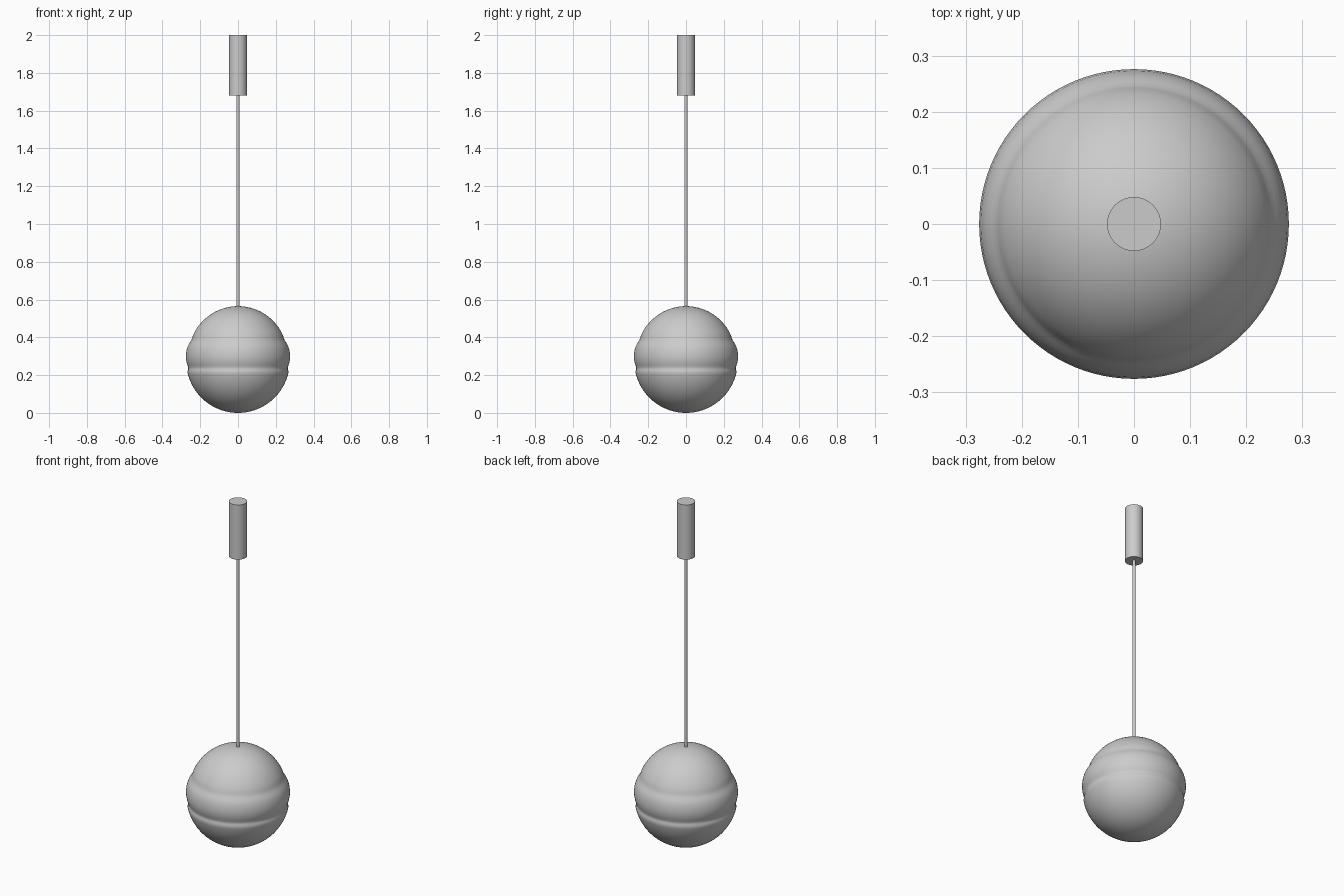
import bpy, bmesh
from math import sin, cos, pi, radians, acos

if "Cube" in bpy.data.objects:
    bpy.data.objects.remove(bpy.data.objects["Cube"])


def lathe(name, profile, steps):
    """Revolve (radius, z) points around the z axis."""
    bm = bmesh.new()
    verts = [bm.verts.new((r, 0, z)) for r, z in profile]
    edges = [bm.edges.new(pair) for pair in zip(verts, verts[1:])]
    bmesh.ops.spin(bm, geom=verts + edges, cent=(0, 0, 0), axis=(0, 0, 1),
                   angle=2 * pi, steps=steps)
    bmesh.ops.remove_doubles(bm, verts=bm.verts, dist=1e-5)
    bmesh.ops.recalc_face_normals(bm, faces=bm.faces)
    mesh = bpy.data.meshes.new(name)
    bm.to_mesh(mesh)
    bm.free()
    obj = bpy.data.objects.new(name, mesh)
    bpy.context.collection.objects.link(obj)
    bpy.ops.object.select_all(action='DESELECT')
    obj.select_set(True)
    bpy.context.view_layer.objects.active = obj
    bpy.ops.object.shade_smooth_by_angle(angle=radians(40))
    return obj


def arc(radius, centre, a0, a1, n):
    """Arc points; angles are measured from straight up."""
    return [(abs(radius * sin(a0 + (a1 - a0) * i / n)),
             centre + radius * cos(a0 + (a1 - a0) * i / n)) for i in range(n + 1)]


# Glass globe: upper dome, swollen middle band between two grooves, lower bowl
R_TOP, C_TOP = 0.261, 0.304
R_LOW, C_LOW = 0.274, 0.274
dome = arc(R_TOP, C_TOP, 0, acos((0.41 - C_TOP) / R_TOP), 20)
band = [(0.2425, 0.396), (0.247, 0.385), (0.254, 0.374), (0.262, 0.361),
        (0.268, 0.347), (0.273, 0.328), (0.276, 0.302), (0.2745, 0.28),
        (0.271, 0.263), (0.2665, 0.25), (0.2635, 0.24), (0.2635, 0.232),
        (0.266, 0.224), (0.267, 0.214)]
bowl = arc(R_LOW, C_LOW, acos((0.203 - C_LOW) / R_LOW), pi, 24)
lathe("globe_shade", dome + band + bowl, 96)

# Hanging rod
lathe("hanging_rod", [(0, 0.555), (0.009, 0.555), (0.009, 1.69), (0, 1.69)], 24)

# Ceiling mount cylinder
lathe("ceiling_mount", [(0, 1.68), (0.048, 1.68), (0.048, 2.0), (0, 2.0)], 64)
